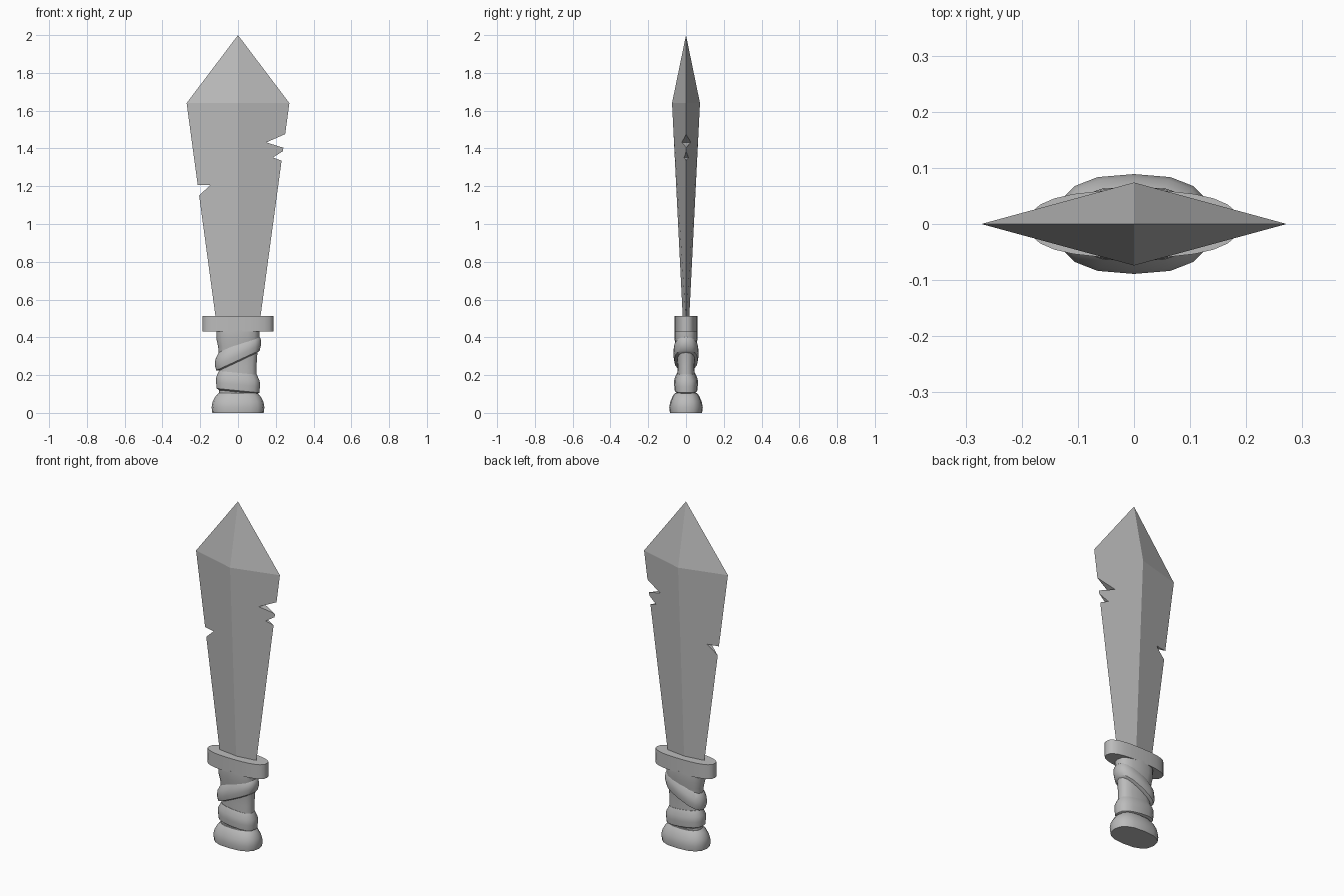
import bpy, bmesh
from math import cos, sin, pi, copysign

cube = bpy.data.objects.get("Cube")
if cube:
    bpy.data.objects.remove(cube)

steel = bpy.data.materials.new("plain grey")
steel.use_nodes = True
GREY = (0.5, 0.5, 0.5, 1)
steel.diffuse_color = GREY
steel.node_tree.nodes["Principled BSDF"].inputs["Base Color"].default_value = GREY


def make(name, bm):
    bmesh.ops.recalc_face_normals(bm, faces=bm.faces)
    mesh = bpy.data.meshes.new(name)
    bm.to_mesh(mesh)
    bm.free()
    mesh.materials.append(steel)
    obj = bpy.data.objects.new(name, mesh)
    bpy.context.collection.objects.link(obj)
    return obj


def smooth(obj, angle=0.7):
    bpy.ops.object.select_all(action='DESELECT')
    obj.select_set(True)
    bpy.context.view_layer.objects.active = obj
    bpy.ops.object.shade_smooth_by_angle(angle=angle)


def oval_loft(name, profile, slope=0, sides=16, power=0.8):
    """Stack of rounded ovals (half width, half depth, height), tilted by slope along x."""
    bm = bmesh.new()
    rings = []
    for rx, ry, z in profile:
        ring = []
        for i in range(sides):
            c, s = cos(2 * pi * i / sides), sin(2 * pi * i / sides)
            x = rx * copysign(abs(c) ** power, c)
            y = ry * copysign(abs(s) ** power, s)
            ring.append(bm.verts.new((x, y, z + slope * x)))
        rings.append(ring)
    for low, high in zip(rings, rings[1:]):
        for i in range(sides):
            j = (i + 1) % sides
            bm.faces.new((low[i], low[j], high[j], high[i]))
    bm.faces.new(rings[0][::-1])
    bm.faces.new(rings[-1])
    obj = make(name, bm)
    smooth(obj)
    return obj


def prism(name, outline, depth=0.2):
    """Outline in x and z, extruded through y."""
    bm = bmesh.new()
    face = bm.faces.new([bm.verts.new((x, -depth, z)) for x, z in outline])
    out = bmesh.ops.extrude_face_region(bm, geom=[face])
    moved = [v for v in out["geom"] if isinstance(v, bmesh.types.BMVert)]
    bmesh.ops.translate(bm, verts=moved, vec=(0, 2 * depth, 0))
    return make(name, bm)


# Blade: diamond section widening to the shoulder, then a point
bm = bmesh.new()
base, shoulder = [
    [bm.verts.new(p) for p in ((w, 0, z), (0, d, z), (-w, 0, z), (0, -d, z))]
    for w, d, z in ((0.115, 0.016, 0.48), (0.272, 0.074, 1.64))]
tip = bm.verts.new((0, 0, 2))
for i in range(4):
    j = (i + 1) % 4
    bm.faces.new((base[i], base[j], shoulder[j], shoulder[i]))
    bm.faces.new((shoulder[i], shoulder[j], tip))
bm.faces.new(base[::-1])
blade = make("blade", bm)

# Chips cut out of the edges
chips = [
    [(0.30, 1.498), (0.15, 1.432), (0.30, 1.385)],
    [(0.30, 1.425), (0.185, 1.352), (0.30, 1.31)],
    [(-0.30, 1.207), (-0.145, 1.207), (-0.30, 1.065)],
]
cutters = [prism("chip_cutter", c) for c in chips]
for cutter in cutters:
    cutter.hide_render = True
    mod = blade.modifiers.new("chip", 'BOOLEAN')
    mod.operation = 'DIFFERENCE'
    mod.solver = 'EXACT'
    mod.object = cutter
bpy.ops.object.select_all(action='DESELECT')
blade.select_set(True)
bpy.context.view_layer.objects.active = blade
for mod in list(blade.modifiers):
    bpy.ops.object.modifier_apply(modifier=mod.name)
for cutter in cutters:
    bpy.data.objects.remove(cutter)

# Guard, grip and pommel
oval_loft("guard", [(0.188, 0.06, 0.43), (0.188, 0.06, 0.514)], sides=24)
oval_loft("grip", [(0.1, 0.05, 0.08), (0.098, 0.045, 0.25), (0.105, 0.052, 0.35),
                   (0.114, 0.061, 0.39), (0.114, 0.061, 0.44)])
oval_loft("pommel", [(0.136, 0.085, 0), (0.14, 0.089, 0.03), (0.134, 0.083, 0.06),
                     (0.118, 0.07, 0.09), (0.1, 0.058, 0.106)])

# Tilted wrappings around the grip
oval_loft("upper_wrap", [(0.098, 0.046, 0.27), (0.115, 0.062, 0.278), (0.122, 0.067, 0.305),
                         (0.12, 0.065, 0.34), (0.1, 0.05, 0.37)], slope=0.46)
oval_loft("lower_wrap", [(0.1, 0.05, 0.11), (0.113, 0.06, 0.118), (0.116, 0.063, 0.15),
                         (0.115, 0.062, 0.18), (0.1, 0.048, 0.212)], slope=-0.1)
